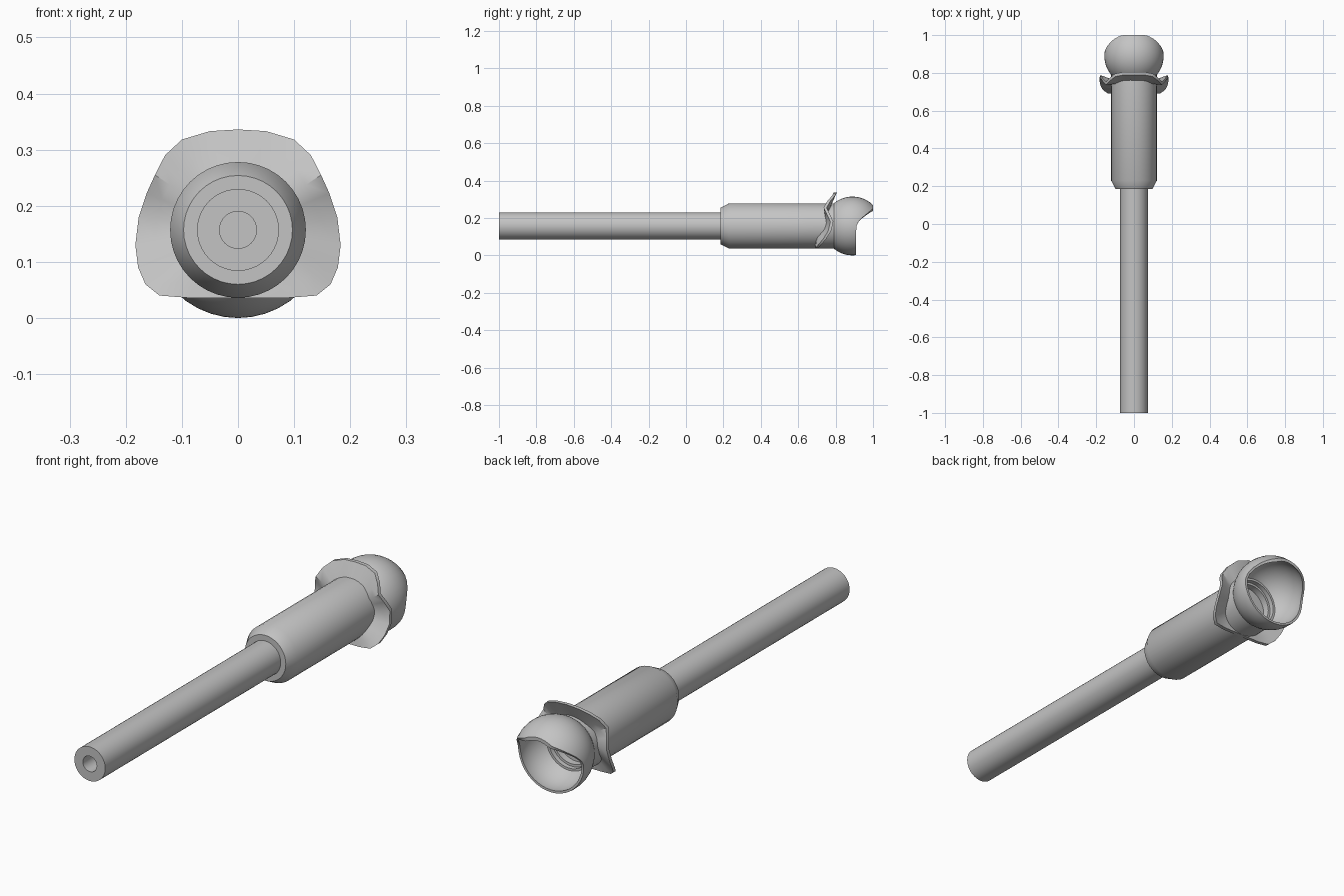
import bpy, bmesh, math

if "Cube" in bpy.data.objects:
    bpy.data.objects.remove(bpy.data.objects["Cube"])

AXIS = 0.157      # height of the long axis
SIDES = 40
BALL_Y, BALL_R, WALL = 0.89, 0.157, 0.010

metal = bpy.data.materials.new("grey metal")
metal.diffuse_color = (0.55, 0.55, 0.55, 1)
metal.use_nodes = True
metal.node_tree.nodes["Principled BSDF"].inputs["Base Color"].default_value = metal.diffuse_color


def finish(name, bm, angle=30):
    bmesh.ops.remove_doubles(bm, verts=bm.verts, dist=1e-5)
    bmesh.ops.recalc_face_normals(bm, faces=bm.faces)
    mesh = bpy.data.meshes.new(name)
    bm.to_mesh(mesh)
    bm.free()
    mesh.materials.append(metal)
    obj = bpy.data.objects.new(name, mesh)
    bpy.context.collection.objects.link(obj)
    bpy.ops.object.select_all(action='DESELECT')
    obj.select_set(True)
    bpy.context.view_layer.objects.active = obj
    bpy.ops.object.shade_smooth_by_angle(angle=math.radians(angle))
    return obj


def loft(name, columns, closed_profile=False, angle=30):
    """Skin a closed round of columns, each a list of points."""
    bm = bmesh.new()
    cols = [[bm.verts.new(p) for p in col] for col in columns]
    n, rows = len(cols), len(cols[0])
    for i in range(n):
        a, b = cols[i], cols[(i + 1) % n]
        for j in range(rows if closed_profile else rows - 1):
            k = (j + 1) % rows
            bm.faces.new((a[j], a[k], b[k], b[j]))
    return finish(name, bm, angle)


def lathe(name, profile):
    """Spin a profile, given per angle as (y, radius) pairs, about the axis."""
    columns = []
    for i in range(SIDES):
        t = 2 * math.pi * i / SIDES
        pts = profile(t) if callable(profile) else profile
        columns.append([(r * math.cos(t), y, AXIS + r * math.sin(t)) for y, r in pts])
    return loft(name, columns)


# Long rod with a deep blind bore
lathe("rod", [(0.25, 0.073), (-1.0, 0.073), (-1.0, 0.033), (0.2, 0.033), (0.2, 0)])

# Thick sleeve with a chamfered front
lathe("sleeve", [(0.184, 0.070), (0.184, 0.097), (0.23, 0.121), (0.79, 0.121)])


# Hollow ball cup with a swept rim
def ball(y, radius):
    return math.sqrt(max(radius ** 2 - (y - BALL_Y) ** 2, 0))


RIM = [(0.15, 0.91), (0.175, 0.917), (0.20, 0.94), (0.225, 0.97), (0.25, 1.0)]


def rim_curve(z):
    if z <= RIM[0][0]:
        return RIM[0][1]
    for (z0, y0), (z1, y1) in zip(RIM, RIM[1:]):
        if z <= z1:
            return y0 + (y1 - y0) * (z - z0) / (z1 - z0)
    return RIM[-1][1]


def cup_profile(t):
    lo, hi = 0.91, 1.0
    for _ in range(30):
        mid = (lo + hi) / 2
        if rim_curve(AXIS + ball(mid, BALL_R) * math.sin(t)) > mid:
            lo = mid
        else:
            hi = mid
    ys = [0.79 + (lo - 0.79) * k / 12 for k in range(13)]
    outer = [(y, ball(y, BALL_R)) for y in ys]
    inner = [(y, ball(y, BALL_R - WALL)) for y in reversed(ys)]
    seat = [(0.79, 0.098), (0.77, 0.098), (0.77, 0.088), (0.74, 0.088), (0.74, 0)]
    return outer + inner + seat


lathe("ball_cup", cup_profile)

# Wavy collar: half outline as (x, z, outer y, inner y), mirrored
half = [(0, .336, .790, .757), (.05, .333, .790, .757), (.1, .318, .780, .755),
        (.13, .29, .756, .748), (.148, .255, .736, .742), (.163, .222, .752, .744),
        (.177, .18, .772, .748), (.183, .13, .760, .738), (.178, .09, .735, .718),
        (.165, .06, .710, .703), (.14, .04, .692, .697), (.09, .036, .688, .692),
        (0, .036, .688, .690)]
outline = half + [(-x, z, yo, yi) for x, z, yo, yi in reversed(half[1:-1])]
THICK = 0.016
columns = []
for x, z, yo, yi in outline:
    s = 0.114 / math.hypot(x, z - AXIS)
    ix, iz = x * s, AXIS + (z - AXIS) * s
    mx, mz, my = (x + ix) / 2, (z + iz) / 2, (yo + yi) / 2
    front = [(ix, yi, iz), (mx, my, mz), (x, yo, z)]
    columns.append(front + [(a, b + THICK, c) for a, b, c in reversed(front)])
loft("wavy_collar", columns, closed_profile=True, angle=40)
